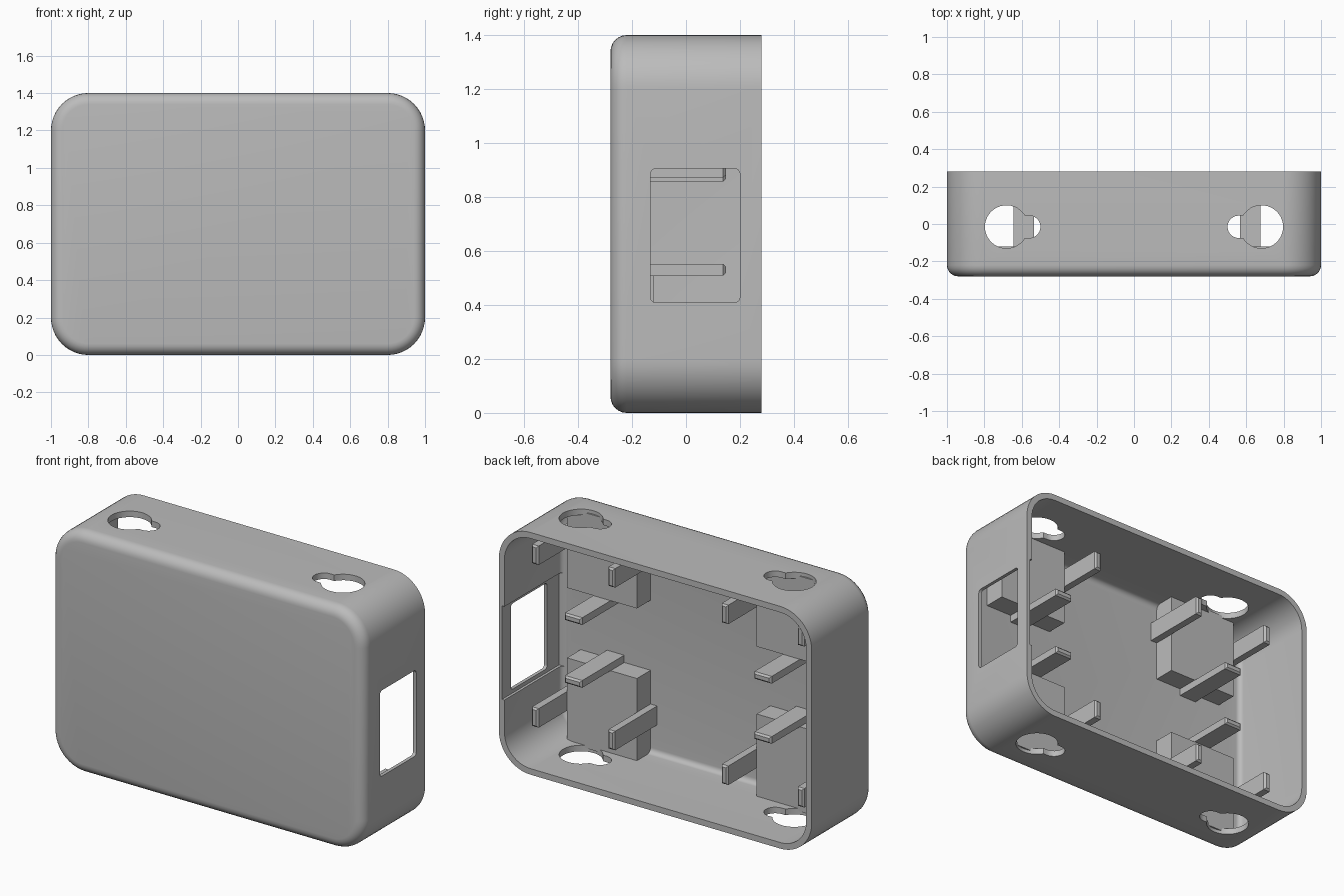
import bpy, bmesh, math
from mathutils import Vector

if "Cube" in bpy.data.objects:
    bpy.data.objects.remove(bpy.data.objects["Cube"])

plastic = bpy.data.materials.new("grey_plastic")
plastic.diffuse_color = (0.5, 0.5, 0.5, 1)
plastic.use_nodes = True
plastic.node_tree.nodes["Principled BSDF"].inputs["Base Color"].default_value = plastic.diffuse_color
MID = 0.7      # height of the case centre
WALL = 0.035


def finish(name, bm):
    bmesh.ops.recalc_face_normals(bm, faces=bm.faces)
    me = bpy.data.meshes.new(name)
    bm.to_mesh(me)
    bm.free()
    me.materials.append(plastic)
    ob = bpy.data.objects.new(name, me)
    bpy.context.collection.objects.link(ob)
    return ob


def rounded_rect(w, h, r, n=12):
    """Outline of a rounded rectangle with half sizes w and h."""
    pts = []
    for k, (sx, sz) in enumerate([(1, 1), (-1, 1), (-1, -1), (1, -1)]):
        for i in range(n + 1):
            a = math.pi / 2 * (k + i / n)
            pts.append((sx * (w - r) + r * math.cos(a), sz * (h - r) + r * math.sin(a)))
    return pts


def prism(name, pts, direction, place):
    """Extrude an outline placed in space along a direction."""
    bm = bmesh.new()
    a = [bm.verts.new(place(*p)) for p in pts]
    b = [bm.verts.new(v.co + Vector(direction)) for v in a]
    bm.faces.new(a)
    bm.faces.new(b)
    for i in range(len(a)):
        j = (i + 1) % len(a)
        bm.faces.new((a[i], a[j], b[j], b[i]))
    return finish(name, bm)


def box(name, x, y, z, chamfer=0):
    bm = bmesh.new()
    bmesh.ops.create_cube(bm, size=1)
    for v in bm.verts:
        v.co = [lo + (c + 0.5) * (hi - lo) for c, (lo, hi) in zip(v.co, (x, y, z))]
    if chamfer:
        # soften the edges around the free end only
        edges = [e for e in bm.edges if all(abs(v.co.y - y[1]) < 1e-5 for v in e.verts)]
        bmesh.ops.bevel(bm, geom=edges, offset=chamfer, segments=1, affect='EDGES')
    return finish(name, bm)


# Open-backed shell: outer skin, rim and inner skin lofted as one surface
def fillet(d, y, r, n=6):
    """Inset and depth of the rounded front edge."""
    steps = [math.pi / 2 * i / n for i in range(n + 1)]
    return [(d + r * (1 - math.sin(t)), y + r * (1 - math.cos(t))) for t in steps]


profile = fillet(0, -0.28, 0.06) + [(0, 0.28), (WALL, 0.28)]
profile += fillet(WALL, -0.28 + WALL, 0.03)[::-1]
bm = bmesh.new()
rings = [[bm.verts.new((x, y, z + MID)) for x, z in rounded_rect(1 - d, 0.7 - d, 0.2 - d)]
         for d, y in profile]
for a, b in zip(rings, rings[1:]):
    for i in range(len(a)):
        j = (i + 1) % len(a)
        bm.faces.new((a[i], a[j], b[j], b[i]))
bm.faces.new(rings[0])
bm.faces.new(rings[-1])
shell = finish("case_shell", bm)

# Cutters: thinned side panel, side window and four keyhole slots
cutters = [box("panel_recess_cutter", (0.9, 0.98), (-0.242, 0.4), (0.387, 0.927))]
cutters.append(prism("window_cutter", rounded_rect(0.166, 0.248, 0.02, 4), (0.3, 0, 0),
                     lambda u, v: (0.85, 0.034 + u, 0.657 + v)))
R, r, reach = 0.115, 0.06, 0.122
join = math.asin(r / R)
keyhole = []
for i in range(33):
    a = join + (2 * math.pi - 2 * join) * i / 32
    keyhole.append((R * math.cos(a), R * math.sin(a)))
for i in range(13):
    a = -math.pi / 2 + math.pi * i / 12
    keyhole.append((reach + r * math.cos(a), r * math.sin(a)))
for side in (-1, 1):
    for z in (-0.05, 1.35):
        cutters.append(prism("keyhole_cutter", keyhole, (0, 0, 0.1),
                             lambda u, v: (side * (0.682 - u), -0.015 + v, z)))
bpy.context.view_layer.objects.active = shell
shell.select_set(True)
for c in cutters:
    m = shell.modifiers.new("cut", 'BOOLEAN')
    m.operation = 'DIFFERENCE'
    m.solver = 'EXACT'
    m.object = c
    bpy.ops.object.modifier_apply(modifier=m.name)
    bpy.data.objects.remove(c)
bpy.ops.object.shade_smooth_by_angle(angle=math.radians(30))

# Corner pads, each gripped by three prongs
FLOOR, PAD, TIP, T = -0.26, -0.12, 0.148, 0.042


def pad_with_prongs(name, x0, x1, edge, upper, side_z):
    mid = (x0 + x1) / 2
    z = (edge, 1.38) if upper else (0.02, edge)
    bar_z = (edge - T, edge) if upper else (edge, edge + T)
    box(name + "_pad", (x0, x1), (FLOOR, PAD), z)
    box(name + "_shelf_prong", (mid - 0.055, mid + 0.055), (FLOOR, TIP), bar_z, 0.01)
    for label, a in (("left", x0 - T), ("right", x1)):
        box(f"{name}_{label}_prong", (a, a + T), (FLOOR, TIP),
            (side_z - 0.055, side_z + 0.055), 0.01)


pad_with_prongs("lower_right", 0.398, 0.845, 0.51, False, 0.26)
pad_with_prongs("upper_right", 0.398, 0.845, 0.915, True, 1.2)
pad_with_prongs("lower_left", -0.812, -0.368, 0.51, False, 0.253)
pad_with_prongs("upper_left", -0.812, -0.368, 0.90, True, 1.183)
